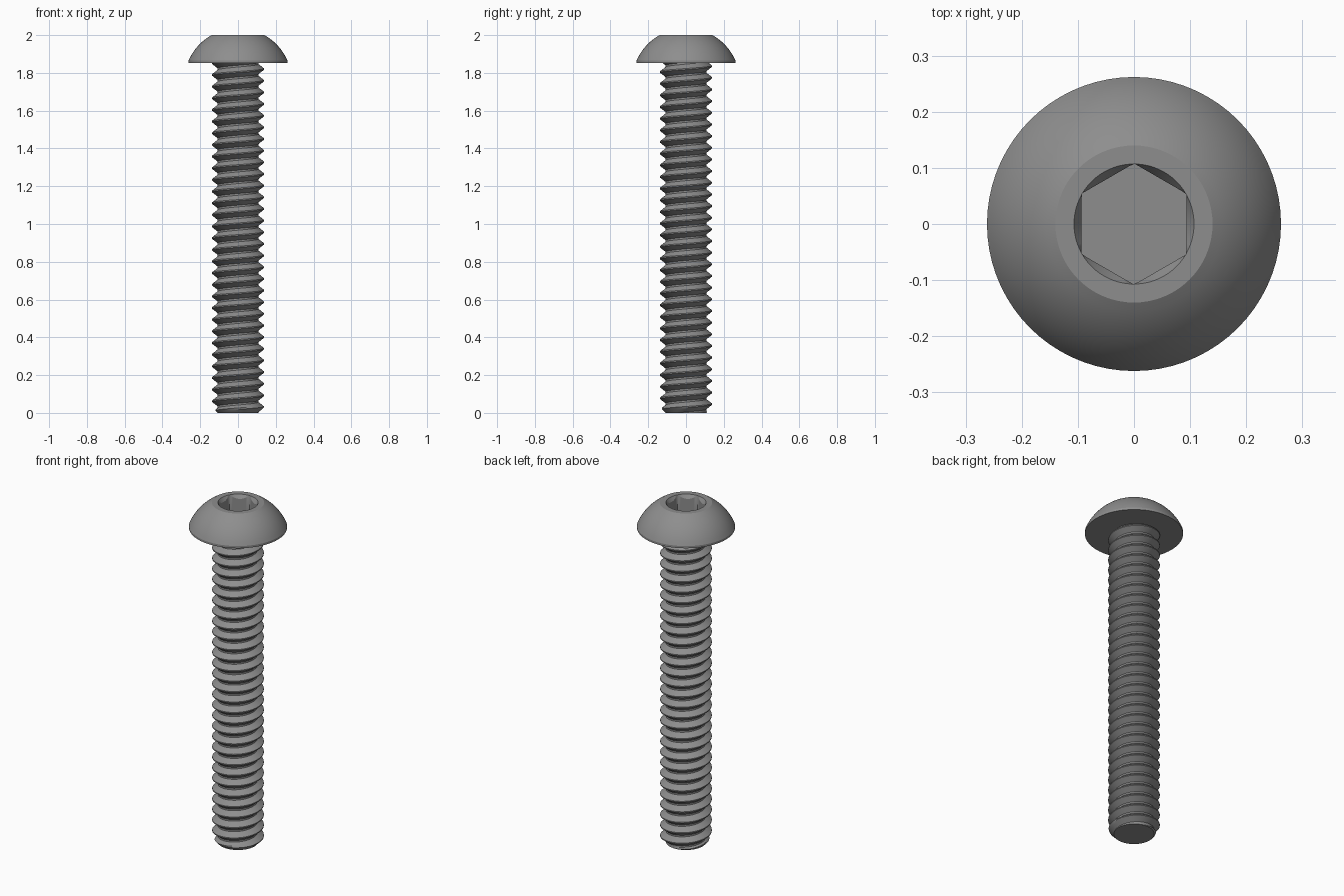
import bpy, bmesh, math

if "Cube" in bpy.data.objects:
    bpy.data.objects.remove(bpy.data.objects["Cube"])

SEG = 72                      # divisible by 6 so the hex corners land on vertices
HEAD_Z, TOP_Z = 1.852, 2.0
PITCH, CREST_R, ROOT_R = 0.0617, 0.138, 0.108
PHASE = 0.0

steel = bpy.data.materials.new("grey steel")
steel.diffuse_color = (0.27, 0.27, 0.27, 1)
steel.use_nodes = True
steel.node_tree.nodes["Principled BSDF"].inputs["Base Color"].default_value = steel.diffuse_color


def finish(name, bm, angle):
    bmesh.ops.remove_doubles(bm, verts=bm.verts, dist=1e-5)
    bmesh.ops.dissolve_degenerate(bm, edges=bm.edges, dist=1e-5)
    bmesh.ops.recalc_face_normals(bm, faces=bm.faces)
    me = bpy.data.meshes.new(name)
    bm.to_mesh(me)
    bm.free()
    me.materials.append(steel)
    ob = bpy.data.objects.new(name, me)
    bpy.context.collection.objects.link(ob)
    bpy.context.view_layer.objects.active = ob
    ob.select_set(True)
    bpy.ops.object.shade_smooth_by_angle(angle=math.radians(angle))
    ob.select_set(False)


def skin(bm, rings):
    for a, b in zip(rings, rings[1:]):
        n = len(a)
        for i in range(n):
            j = (i + 1) % n
            bm.faces.new((a[i], a[j], b[j], b[i]))


# Button head: underside, short rim, spherical dome, hex socket with conical lead-in
APOTHEM, SOCKET_R, FLOOR_Z = 0.0935, 0.107, 1.90
DOME_C, RIM_R, FLAT_R = 1.751, 0.262, 0.14


def hex_r(t):
    s = math.pi / 3
    return APOTHEM / math.cos((t + s / 2) % s - s / 2)


bm = bmesh.new()


def ring(fn):
    out = []
    for i in range(SEG):
        t = 2 * math.pi * i / SEG
        r, z = fn(t)
        out.append(bm.verts.new((r * math.cos(t), r * math.sin(t), z)))
    return out


dome_r = math.hypot(RIM_R, 1.865 - DOME_C)
a0, a1 = math.asin(RIM_R / dome_r), math.asin(FLAT_R / dome_r)
profile = [(0.1, HEAD_Z), (RIM_R, HEAD_Z)]
for k in range(11):
    a = a0 + (a1 - a0) * k / 10
    profile.append((dome_r * math.sin(a), DOME_C + dome_r * math.cos(a)))
profile[-1] = (FLAT_R, TOP_Z)
profile.append((SOCKET_R, TOP_Z))
rings = [ring(lambda t, p=p: p) for p in profile]
rings.append(ring(lambda t: (hex_r(t), TOP_Z - 0.002 - 1.5 * max(0, SOCKET_R - hex_r(t)))))
rings.append(ring(lambda t: (hex_r(t), FLOOR_Z)))
skin(bm, rings)
bm.faces.new(rings[-1])
finish("button_head", bm, 25)


# Threaded shank: helical V profile, chamfered at the tip
def thread_r(u):
    u %= 1.0
    d = abs(u - 0.5) * 2                      # 0 at the crest, 1 at the root
    k = min(1, max(0, (d - 0.1) / 0.75))
    return CREST_R + (ROOT_R - CREST_R) * k


bm = bmesh.new()
STEPS = [0, 0.075, 0.2, 0.325, 0.45, 0.55, 0.675, 0.8, 0.925]
levels = [n + s for n in range(-2, 32) for s in STEPS]
cols = []
for i in range(SEG + 1):
    f = i / SEG
    t = 2 * math.pi * f
    col = []
    for u in levels:
        z = min(HEAD_Z, max(0, (u + f + PHASE) * PITCH))
        r = min(thread_r(z / PITCH - f - PHASE), 0.108 + z)
        col.append(bm.verts.new((r * math.cos(t), r * math.sin(t), z)))
    cols.append(col)
for a, b in zip(cols, cols[1:]):
    for k in range(len(levels) - 1):
        if max(v.co.z for v in (a[k], a[k + 1], b[k], b[k + 1])) < 1e-6:
            continue
        if min(v.co.z for v in (a[k], a[k + 1], b[k], b[k + 1])) > HEAD_Z - 1e-6:
            continue
        bm.faces.new((a[k], b[k], b[k + 1], a[k + 1]))
bmesh.ops.remove_doubles(bm, verts=bm.verts, dist=1e-5)
tip = [e for e in bm.edges if e.is_boundary and max(v.co.z for v in e.verts) < 1e-5]
bmesh.ops.holes_fill(bm, edges=tip, sides=0)
finish("threaded_shank", bm, 30)
